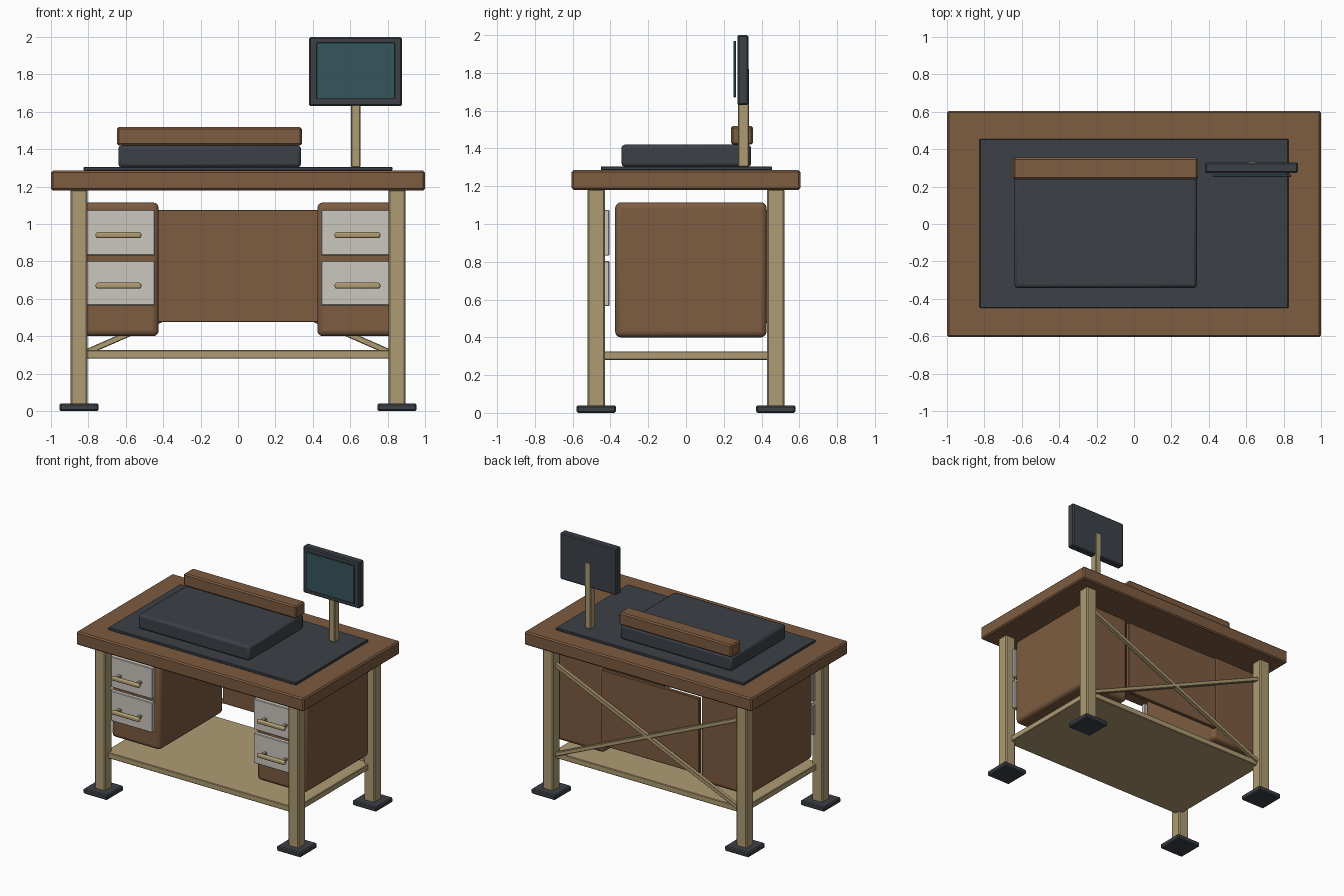
import bpy
from mathutils import Vector

cube = bpy.data.objects.get("Cube")
if cube:
    bpy.data.objects.remove(cube, do_unlink=True)


def material(name, *rgb):
    mat = bpy.data.materials.new(name)
    mat.use_nodes = True
    color = (*rgb, 1)
    mat.diffuse_color = color
    bsdf = mat.node_tree.nodes["Principled BSDF"]
    bsdf.inputs["Base Color"].default_value = color
    bsdf.inputs["Roughness"].default_value = 0.7
    return mat


WOOD = material("brown wood", 0.205, 0.106, 0.052)
DARK = material("charcoal", 0.045, 0.052, 0.063)
TAN = material("pale tan", 0.42, 0.33, 0.17)
WHITE = material("warm white", 0.60, 0.57, 0.52)
TEAL = material("teal glass", 0.035, 0.092, 0.108)


def box(name, mat, x, y, z, bevel=0.006, segments=1):
    """Bevelled box from (min, max) ranges on each axis."""
    lo, hi = Vector((x[0], y[0], z[0])), Vector((x[1], y[1], z[1]))
    bpy.ops.mesh.primitive_cube_add(size=1, location=(lo + hi) / 2)
    ob = bpy.context.object
    ob.name = name
    ob.scale = hi - lo
    bpy.ops.object.transform_apply(location=False, rotation=False, scale=True)
    ob.data.materials.append(mat)
    if bevel:
        mod = ob.modifiers.new("bevel", "BEVEL")
        mod.width = bevel
        mod.segments = segments
    if segments > 1:
        bpy.ops.object.shade_smooth_by_angle()
    return ob


def span(center, half):
    return (center - half, center + half)


# Desk top and mat
box("desk_top", WOOD, (-1, 1), (-0.605, 0.605), (1.18, 1.285), 0.01)
box("desk_mat", DARK, (-0.825, 0.825), (-0.45, 0.455), (1.285, 1.305), 0.003)

# Legs and feet
for sx, side in ((-1, "right"), (1, "left")):
    for sy, end in ((-1, "front"), (1, "back")):
        x, y = 0.85 * sx, 0.475 * sy
        box(f"{end}_{side}_leg", TAN, span(x, 0.046), span(y, 0.046), (0.03, 1.185), 0.008)
        box(f"{end}_{side}_foot", DARK, span(x, 0.105), span(y, 0.105), (0, 0.04), 0.008)

# Lower shelf
box("lower_shelf", TAN, (-0.84, 0.84), (-0.475, 0.475), (0.28, 0.326), 0.004)

# Crossed braces at the back
for s, name in ((1, "rising"), (-1, "falling")):
    a, b = Vector((-0.82 * s, 0.475, 0.31)), Vector((0.82 * s, 0.475, 1.03))
    half = (b - a).length / 2
    brace = box(f"{name}_back_brace", TAN, span(0, half), span(0, 0.016), span(0, 0.016), 0.004)
    brace.location = (a + b) / 2
    brace.rotation_euler = (b - a).to_track_quat("X", "Z").to_euler()

# Pedestals with two drawers each
for s, side in ((-1, "right"), (1, "left")):
    cx = 0.639 * s
    box(f"{side}_pedestal", WOOD, span(cx, 0.215), (-0.375, 0.427), (0.4, 1.115), 0.03, 3)
    for z, level in (((0.565, 0.803), "lower"), ((0.832, 1.075), "upper")):
        name = f"{side}_{level}_drawer"
        box(name, WHITE, span(cx, 0.195), (-0.44, -0.405), z, 0.004)
        hz = 0.67 if level == "lower" else 0.94
        box(name + "_handle", TAN, span(cx, 0.122), (-0.51, -0.48), span(hz, 0.016), 0.01, 2)
        for e in (-1, 1):
            box(name + "_handle_post", TAN, span(cx + 0.09 * e, 0.012),
                (-0.495, -0.435), span(hz, 0.011), 0.003)

# Panel between the pedestals
box("back_panel", WOOD, (-0.43, 0.43), (0.42, 0.45), (0.475, 1.075), 0.004)

# Desk machine with wooden bar
box("machine_base", DARK, (-0.64, 0.337), (-0.342, 0.345), (1.303, 1.42), 0.018, 2)
box("machine_bar", WOOD, (-0.647, 0.342), (0.238, 0.355), (1.42, 1.518), 0.01)

# Monitor on a post
box("monitor_post", TAN, (0.605, 0.655), (0.276, 0.334), (1.303, 1.825), 0.005)
box("monitor_case", DARK, (0.38, 0.876), (0.272, 0.33), (1.63, 2.0), 0.008)
box("monitor_screen", TEAL, (0.42, 0.84), (0.252, 0.264), (1.67, 1.97), 0.002)
